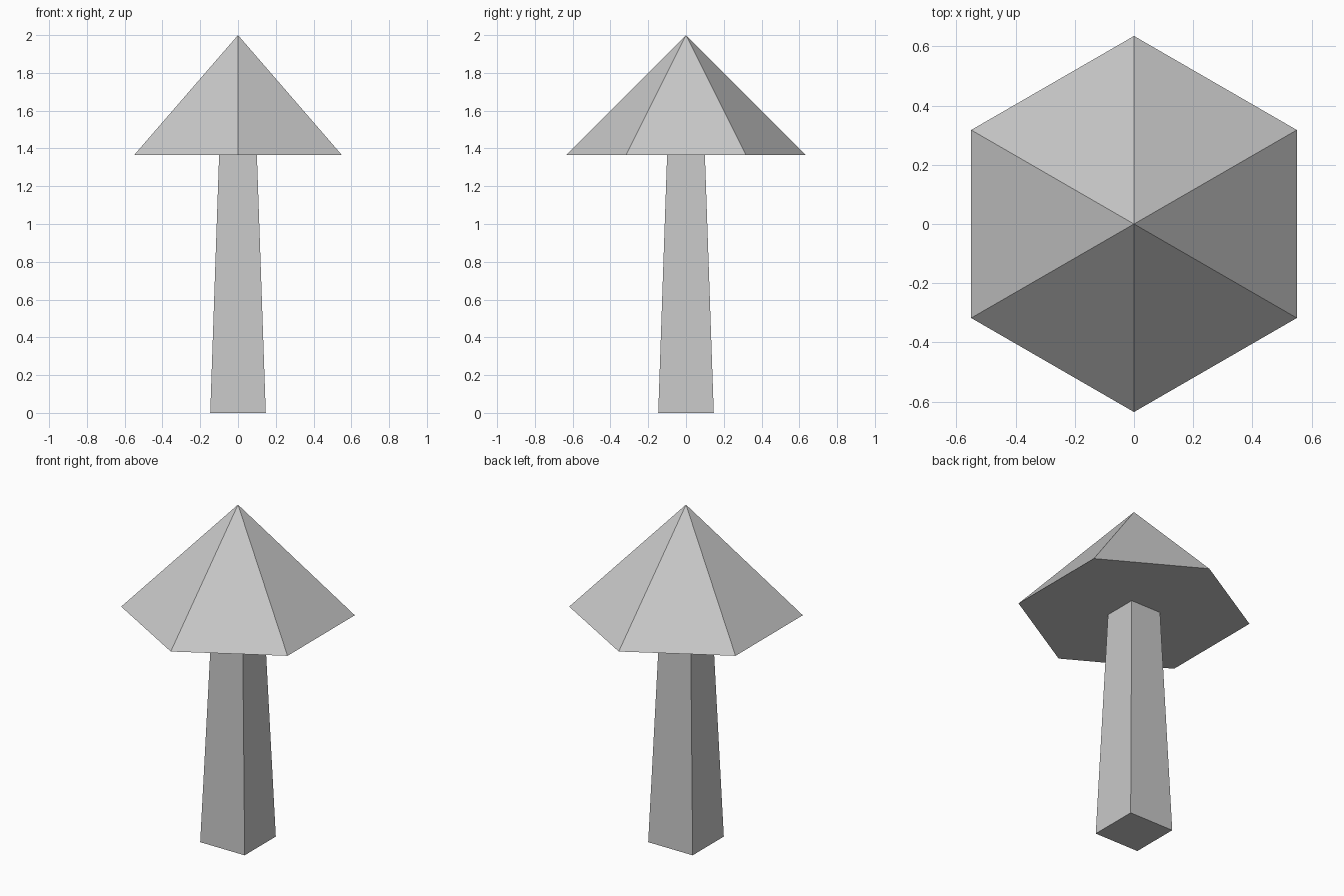
import bpy
import bmesh
from math import cos, sin, pi, sqrt

cube = bpy.data.objects.get("Cube")
if cube:
    bpy.data.objects.remove(cube, do_unlink=True)

CAP_Z = 1.365

grey = bpy.data.materials.new("light_grey")
grey.use_nodes = True
colour = (0.58, 0.58, 0.58, 1)
grey.diffuse_color = colour
grey.node_tree.nodes["Principled BSDF"].inputs["Base Color"].default_value = colour


def ring(bm, sides, radius, z, start):
    """Regular polygon of vertices around the z axis."""
    angles = [start + 2 * pi * i / sides for i in range(sides)]
    return [bm.verts.new((radius * cos(a), radius * sin(a), z)) for a in angles]


def tapered_solid(name, sides, start, r_bottom, r_top, z_bottom, z_top):
    """Flat-sided frustum, or a pyramid when the top radius is zero."""
    bm = bmesh.new()
    low = ring(bm, sides, r_bottom, z_bottom, start)
    bm.faces.new(low[::-1])
    if r_top > 0:
        high = ring(bm, sides, r_top, z_top, start)
        bm.faces.new(high)
    else:
        apex = bm.verts.new((0, 0, z_top))
    for i in range(sides):
        j = (i + 1) % sides
        upper = [high[j], high[i]] if r_top > 0 else [apex]
        bm.faces.new([low[i], low[j]] + upper)
    bm.normal_update()
    mesh = bpy.data.meshes.new(name)
    bm.to_mesh(mesh)
    bm.free()
    mesh.materials.append(grey)
    obj = bpy.data.objects.new(name, mesh)
    bpy.context.collection.objects.link(obj)
    return obj


# Square stem, narrowing upwards
tapered_solid("stem", 4, pi / 4, 0.147 * sqrt(2), 0.1 * sqrt(2), 0, CAP_Z)

# Six-sided pointed cap, with corners at front and back
tapered_solid("cap", 6, pi / 2, 0.635, 0, CAP_Z, 2)
